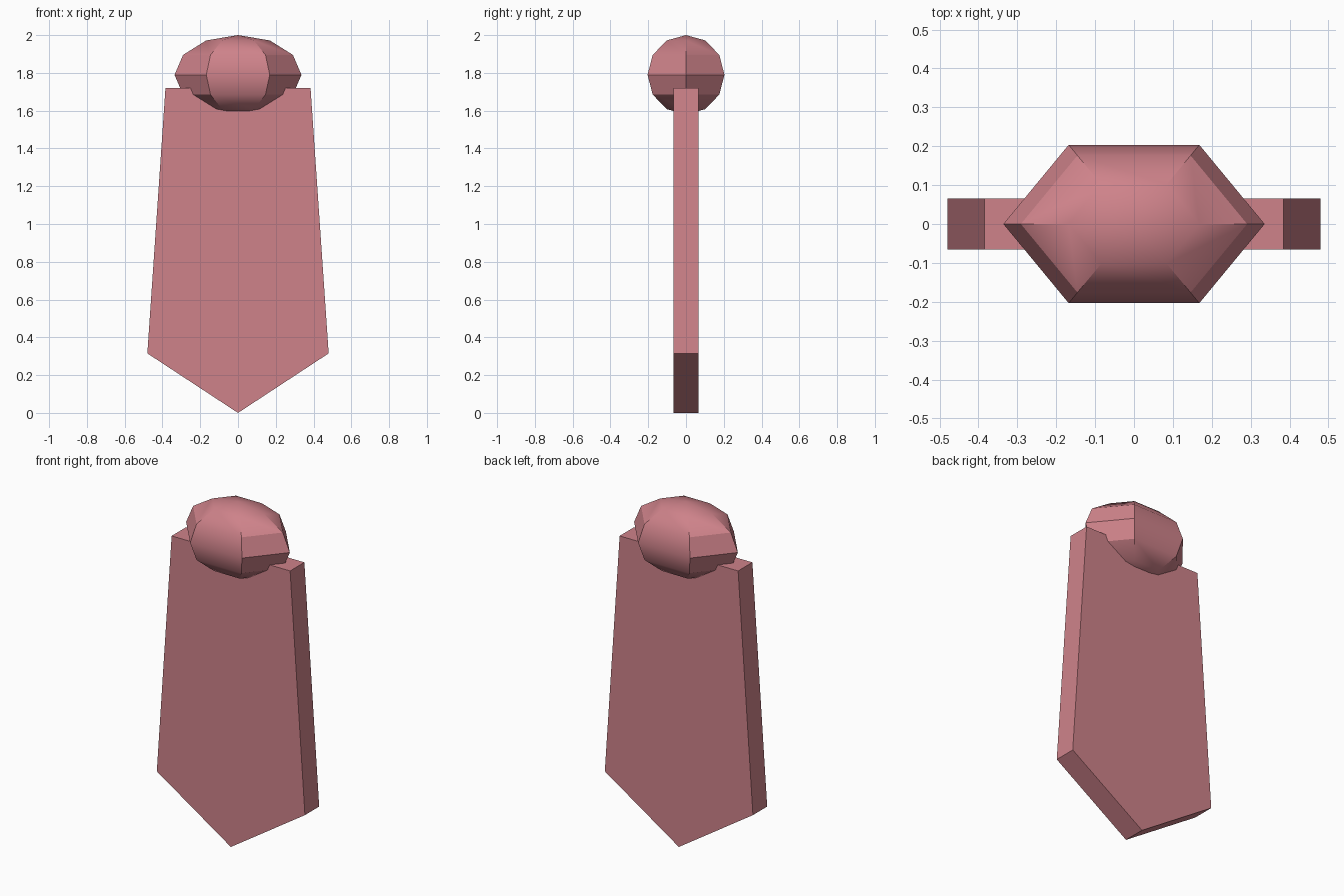
import bpy, bmesh, math
from mathutils import Matrix

cube = bpy.data.objects.get("Cube")
if cube:
    bpy.data.objects.remove(cube, do_unlink=True)

# Single dusty pink colour
pink = bpy.data.materials.new("dusty_pink")
pink.use_nodes = True
colour = (0.62, 0.225, 0.255, 1)
pink.diffuse_color = colour
pink.node_tree.nodes["Principled BSDF"].inputs["Base Color"].default_value = colour


def finish(name, bm):
    bmesh.ops.recalc_face_normals(bm, faces=bm.faces)
    mesh = bpy.data.meshes.new(name)
    bm.to_mesh(mesh)
    bm.free()
    mesh.materials.append(pink)
    obj = bpy.data.objects.new(name, mesh)
    bpy.context.collection.objects.link(obj)
    return obj


# Hanging tail: pointed outline extruded through its thickness
half = 0.066
right_side = [(0.48, 0.315), (0.384, 1.72)]
outline = [(0, 0)] + right_side + [(-x, z) for x, z in reversed(right_side)]
bm = bmesh.new()
face = bm.faces.new([bm.verts.new((x, -half, z)) for x, z in outline])
ext = bmesh.ops.extrude_face_region(bm, geom=[face])
new_verts = [g for g in ext["geom"] if isinstance(g, bmesh.types.BMVert)]
bmesh.ops.translate(bm, verts=new_verts, vec=(0, 2 * half, 0))
finish("tail", bm)

# Knot: six-sided low-poly ball, wider than deep, corners front and back
bm = bmesh.new()
bmesh.ops.create_uvsphere(bm, u_segments=6, v_segments=6, radius=1)
bmesh.ops.rotate(bm, verts=bm.verts, matrix=Matrix.Rotation(math.pi / 2, 3, 'Z'))
bmesh.ops.scale(bm, verts=bm.verts, vec=(0.336, 0.235, 0.21))
bmesh.ops.translate(bm, verts=bm.verts, vec=(0, 0, 1.79))
knot = finish("knot", bm)

# Soft shading on the knot, keeping its hard edges
bpy.ops.object.select_all(action='DESELECT')
knot.select_set(True)
bpy.context.view_layer.objects.active = knot
bpy.ops.object.shade_smooth_by_angle(angle=math.radians(32))
